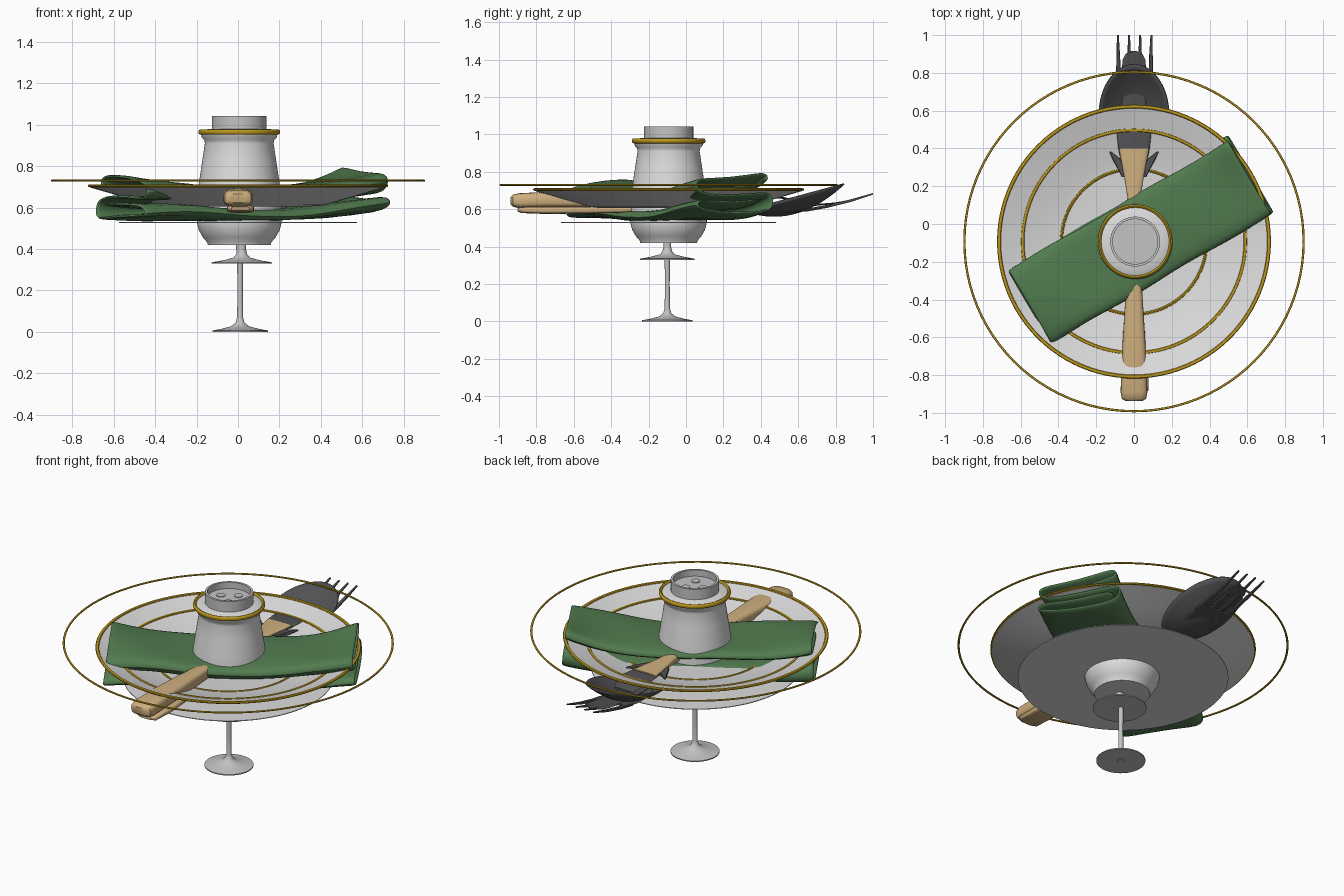
import bpy, bmesh, math
from mathutils import Vector

if "Cube" in bpy.data.objects:
    bpy.data.objects.remove(bpy.data.objects["Cube"])

CX, CY = 0.0, -0.093


def mat(name, r, g, b):
    m = bpy.data.materials.new(name)
    m.diffuse_color = (r, g, b, 1)
    m.use_nodes = True
    m.node_tree.nodes["Principled BSDF"].inputs["Base Color"].default_value = m.diffuse_color
    return m


PORCELAIN = mat("porcelain", 0.72, 0.72, 0.72)
GREY = mat("light_grey", 0.55, 0.55, 0.55)
STEEL = mat("dark_steel", 0.085, 0.085, 0.09)
WOOD = mat("tan_wood", 0.62, 0.43, 0.21)
GREEN = mat("napkin_green", 0.085, 0.20, 0.08)
GOLD = mat("gold", 0.50, 0.31, 0.012)


def finish(name, bm, m, recalc=True, angle=40, flip=False):
    if recalc:
        bmesh.ops.recalc_face_normals(bm, faces=bm.faces)
    if flip:
        bmesh.ops.reverse_faces(bm, faces=bm.faces)
    me = bpy.data.meshes.new(name)
    bm.to_mesh(me)
    bm.free()
    ob = bpy.data.objects.new(name, me)
    bpy.context.collection.objects.link(ob)
    me.materials.append(m)
    bpy.ops.object.select_all(action='DESELECT')
    ob.select_set(True)
    bpy.context.view_layer.objects.active = ob
    bpy.ops.object.shade_smooth_by_angle(angle=math.radians(angle))
    return ob


def lathe(name, prof, m, x=CX, y=CY, seg=64, closed=False, flip=False):
    """Spin (radius, z) points around the vertical axis."""
    bm = bmesh.new()
    rings = []
    for r, z in prof:
        if r < 1e-5:
            rings.append([bm.verts.new((x, y, z))] * seg)
        else:
            rings.append([bm.verts.new((x + r * math.cos(2 * math.pi * i / seg),
                                        y + r * math.sin(2 * math.pi * i / seg), z))
                          for i in range(seg)])
    pairs = list(zip(rings, rings[1:])) + ([(rings[-1], rings[0])] if closed else [])
    for a, b in pairs:
        for i in range(seg):
            j = (i + 1) % seg
            vs = list(dict.fromkeys((a[i], a[j], b[j], b[i])))
            if len(vs) > 2:
                bm.faces.new(vs)
    return finish(name, bm, m, flip=flip)


def ring(name, r, z, tr, tz):
    prof = [(r + tr * math.cos(k * math.pi / 4), z + tz * math.sin(k * math.pi / 4))
            for k in range(8)]
    lathe(name, prof, GOLD, seg=96, closed=True)


def bar(name, pts, m, n=16, power=0.6):
    """Rounded bar along y through (x, y, z, half_width, half_height)."""
    bm = bmesh.new()
    rings = []
    sp = lambda v: math.copysign(abs(v) ** power, v)
    for x, y, z, w, h in pts:
        rings.append([bm.verts.new((x + w * sp(math.cos(2 * math.pi * k / n)), y,
                                    z + h * sp(math.sin(2 * math.pi * k / n))))
                      for k in range(n)])
    for a, b in zip(rings, rings[1:]):
        for k in range(n):
            bm.faces.new((a[k], a[(k + 1) % n], b[(k + 1) % n], b[k]))
    bm.faces.new(rings[0])
    bm.faces.new(rings[-1])
    return finish(name, bm, m)


# Dinner plate, base disc (inward facing shell) and gold bands
lathe("dinner_plate", [(0, .607), (.36, .605), (.42, .612), (.58, .658), (.715, .697),
                       (.715, .706), (.59, .668), (.42, .622), (.37, .616), (0, .616)],
      PORCELAIN, seg=96)
lathe("base_disc", [(0, .526), (.575, .526), (.575, .530), (0, .530)], PORCELAIN,
      seg=96, flip=True)
ring("charger_rim", .898, .73, .006, .005)
ring("plate_rim_band", .715, .705, .010, .007)
ring("plate_middle_band", .59, .668, .009, .006)
ring("plate_inner_band", .385, .615, .009, .008)

# Shaker body, band, lid with three holes
SX = 0.006
lathe("shaker_body", [(0, .42), (.152, .42), (.155, .432), (.175, .455), (.195, .49), (.204, .525),
                      (.205, .60), (.200, .68), (.193, .73), (.178, .83), (.166, .91), (.168, .925),
                      (.182, .94), (.186, .965), (.15, .98), (0, .98)], PORCELAIN, x=SX)
lathe("shaker_band", [(.188 + .009 * math.cos(k * math.pi / 6), .965 + .013 * math.sin(k * math.pi / 6))
                      for k in range(12)], GOLD, x=SX, closed=True)
lathe("shaker_lid", [(.132, .975), (.132, 1.043), (.119, 1.043), (.119, 1.005), (0, 1.005)],
      GREY, x=SX)
for i in range(3):
    a = math.radians(60 + 120 * i)
    lathe("shaker_hole_%d" % (i + 1), [(.024, 1.004), (.024, 1.009), (0, 1.009)], GREY,
          x=SX + .055 * math.cos(a), y=CY + .055 * math.sin(a), seg=24)

# Two stemmed glasses: feet and stems
lathe("tall_glass_foot", [(0, .006), (.02, .006), (.02, .001), (.134, 0), (.134, .006), (.09, .014),
                          (.045, .026), (.022, .043), (.014, .07), (.013, .2), (.014, .33), (.02, .42),
                          (0, .42)], GREY, x=.01, y=-.10, seg=48)
lathe("short_glass_foot", [(0, .332), (.146, .329), (.146, .335), (.09, .345), (.04, .358),
                           (.026, .375), (.02, .40), (.022, .44), (0, .44)], GREY,
      x=.018, y=-.10, seg=48)

# Wooden handles
bar("upper_handle", [(0, -.937, .645, .045, .02), (0, -.925, .645, .064, .033), (0, -.89, .645, .071, .040),
                     (0, -.75, .650, .067, .042), (0, -.55, .650, .056, .040), (0, -.30, .650, .040, .036),
                     (0, 0, .655, .032, .03), (0, .12, .655, .032, .026), (0, .25, .658, .052, .018),
                     (0, .40, .664, .080, .010)], WOOD, n=24)
bar("lower_handle", [(.012, -.90, .595, .045, .008), (.012, -.88, .595, .064, .016), (.012, -.75, .593, .066, .019),
                     (.012, -.5, .595, .050, .018), (.012, -.2, .60, .035, .016)], WOOD, n=24)

# Steel neck, knife blade and side barbs
bar("cutlery_neck", [(0, .16, .650, .03, .012), (0, .28, .655, .058, .009), (0, .40, .661, .083, .007),
                     (0, .50, .664, .094, .006), (0, .60, .640, .06, .006)], STEEL)
bar("knife_blade", [(0, .2, .60, .03, .006), (0, .5, .605, .06, .006), (0, .80, .632, .066, .004),
                    (0, .87, .645, .060, .004), (0, .90, .651, .045, .003), (0, .915, .654, .015, .002)], STEEL)
for s, side in ((-1, "left"), (1, "right")):
    bar("barb_" + side, [(s * .05, .25, .65, .015, .012), (s * .09, .34, .655, .022, .012),
                         (s * .128, .385, .66, .004, .004)], STEEL, n=8)

# Spoon bowl: tilted half-ellipsoid shell
bm = bmesh.new()
N, R = 40, 10
rows = []
for j in range(1, R + 1):
    q = j / R
    row = []
    for i in range(N):
        a = 2 * math.pi * i / N
        x, y = .182 * q * math.cos(a), .58 + .262 * q * math.sin(a)
        row.append(bm.verts.new((x, y, .667 + (y - .58) * .27 - .085 * (1 - q * q))))
    rows.append(row)
c = bm.verts.new((0, .58, .582))
for i in range(N):
    k = (i + 1) % N
    bm.faces.new((c, rows[0][i], rows[0][k]))
    for a, b in zip(rows, rows[1:]):
        bm.faces.new((a[i], b[i], b[k], a[k]))
for f in bm.faces:
    f.normal_update()
spoon = finish("spoon_bowl", bm, STEEL, recalc=False)
mod = spoon.modifiers.new("thickness", 'SOLIDIFY')
mod.thickness = .008

# Fork head and four tines
bar("fork_head", [(0, .28, .60, .025, .008), (0, .38, .59, .05, .007), (0, .46, .583, .09, .006),
                  (0, .58, .586, .098, .006), (0, .70, .604, .098, .006)], STEEL)
for i in range(4):
    x = -.083 + .0575 * i
    bar("fork_tine_%d" % (i + 1), [(x, .64, .594, .014, .008), (x, .75, .614, .013, .008),
                                   (x, .88, .645, .010, .007), (x * 1.03, 1.0, .682, .005, .004)], STEEL, n=8)

# Folded napkin: zigzag cross-section swept along a sagging diagonal
fold = [(.20, .060), (0, .050), (-.18, .055), (-.225, .040), (-.235, .020), (-.215, .004), (-.1, 0), (.1, 0),
        (.215, .004), (.238, .03), (.235, .06), (.215, .082), (.1, .085), (-.1, .085), (-.185, .088),
        (-.215, .105), (-.235, .13), (-.225, .155), (-.19, .168), (0, .17), (.17, .17), (.205, .16),
        (.215, .14), (.19, .125), (0, .122), (-.15, .125)]
ang = math.radians(30.4)
L, U = Vector((math.cos(ang), math.sin(ang))), Vector((-math.sin(ang), math.cos(ang)))
bm = bmesh.new()
rows = []
STEPS = 28
for s in range(STEPS + 1):
    t = -1 + 2 * s / STEPS
    row = []
    for u, v in fold:
        wav = .010 * math.sin(5 * t + 9 * u)
        p = Vector((.025, -.088)) + L * (t * (.685 + .05 * (.5 - v / .17) * .4)) + U * (u + .004 * math.sin(7 * t))
        lift = (.025 + .02 * t) * t * t
        z = .545 + lift + v * (.82 + .30 * t * t) + u * t * t * (.12 * (v / .17) - .05) + wav * (.4 + abs(t))
        row.append(bm.verts.new((p.x, p.y, z)))
    rows.append(row)
for a, b in zip(rows, rows[1:]):
    for k in range(len(fold) - 1):
        bm.faces.new((a[k], b[k], b[k + 1], a[k + 1]))
nap = finish("napkin", bm, GREEN, angle=60)
mod = nap.modifiers.new("cloth", 'SOLIDIFY')
mod.thickness = .016
mod.offset = 0
mod = nap.modifiers.new("soften", 'SUBSURF')
mod.levels = mod.render_levels = 1
